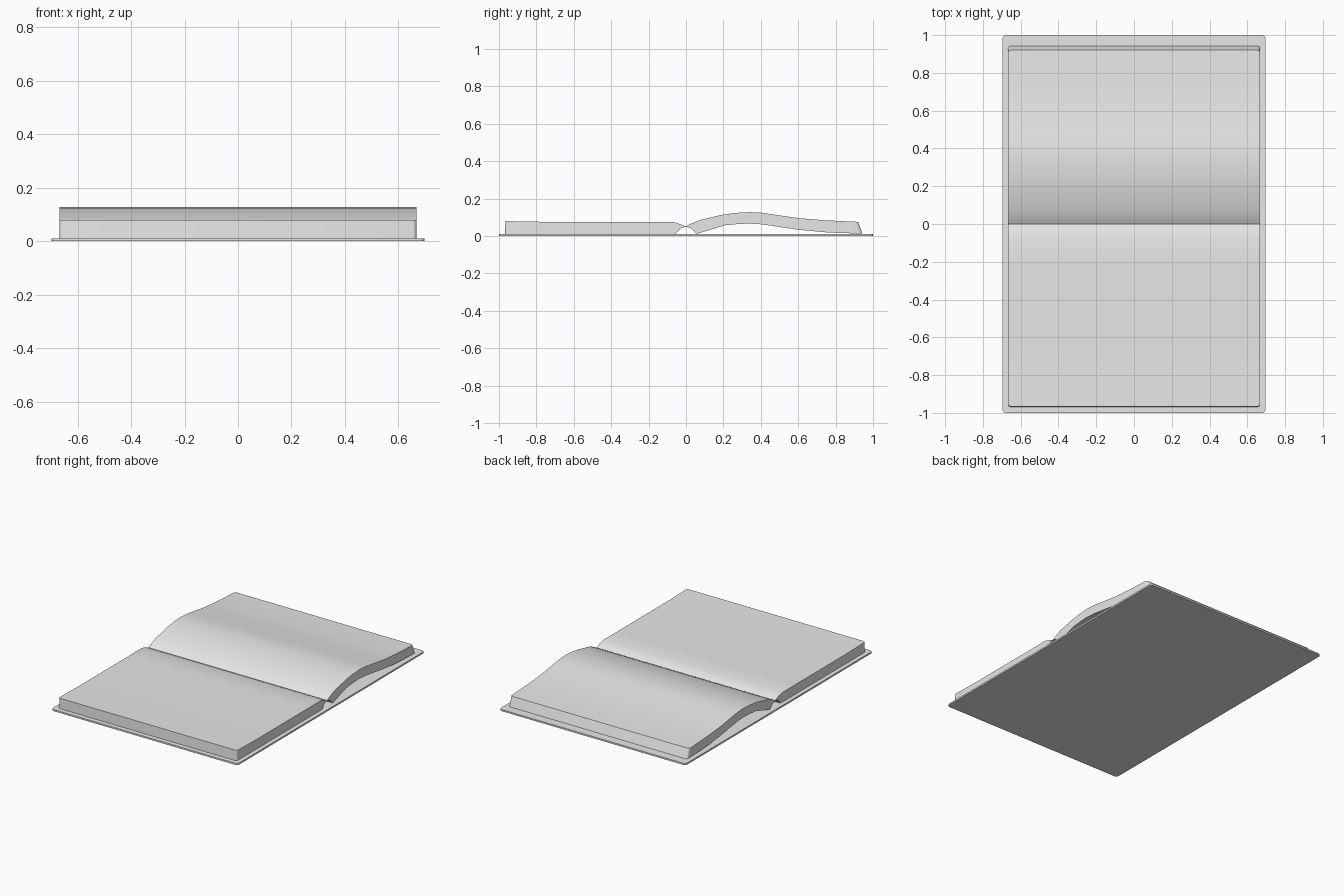
import bpy
import bmesh
import math

if "Cube" in bpy.data.objects:
    bpy.data.objects.remove(bpy.data.objects["Cube"], do_unlink=True)

# One plain grey for the whole book
GREY = (0.8, 0.8, 0.8, 1.0)
paper = bpy.data.materials.new("light_grey")
paper.diffuse_color = GREY
paper.use_nodes = True
paper.node_tree.nodes["Principled BSDF"].inputs["Base Color"].default_value = GREY


def finish(name, bm):
    """Turn a bmesh into a shaded, coloured object."""
    bmesh.ops.recalc_face_normals(bm, faces=bm.faces[:])
    mesh = bpy.data.meshes.new(name)
    bm.to_mesh(mesh)
    bm.free()
    mesh.materials.append(paper)
    obj = bpy.data.objects.new(name, mesh)
    bpy.context.collection.objects.link(obj)
    bpy.ops.object.select_all(action='DESELECT')
    obj.select_set(True)
    bpy.context.view_layer.objects.active = obj
    bpy.ops.object.shade_smooth_by_angle(angle=math.radians(30))
    return obj


def round_corners(bm, edges, radius):
    bmesh.ops.bevel(bm, geom=edges, offset=radius, segments=4,
                    profile=0.5, affect='EDGES')


def page_block(name, rows, half_width, radius):
    """Sweep a stack of pages across x; rows are (y top, z top, y bottom, z bottom)
    from the spine outwards."""
    bm = bmesh.new()
    rings = []
    for yt, zt, yb, zb in rows:
        rings.append([bm.verts.new(p) for p in (
            (-half_width, yt, zt), (half_width, yt, zt),
            (half_width, yb, zb), (-half_width, yb, zb))])
    for a, b in zip(rings, rings[1:]):
        for i in range(4):
            j = (i + 1) % 4
            bm.faces.new((a[i], a[j], b[j], b[i]))
    end = rings[-1]
    bm.faces.new(end)
    corners = [bm.edges.get((end[0], end[3])), bm.edges.get((end[1], end[2]))]
    # Close the spine end to a single edge, then round the outer corners
    bmesh.ops.remove_doubles(bm, verts=rings[0], dist=1e-5)
    round_corners(bm, corners, radius)
    return finish(name, bm)


# Cover board: thin plate with rounded corners
bm = bmesh.new()
bmesh.ops.create_cube(bm, size=1.0)
for v in bm.verts:
    v.co = (v.co.x * 1.394, v.co.y * 2.0, (v.co.z + 0.5) * 0.011)
upright = [e for e in bm.edges
           if abs(e.verts[0].co.z - e.verts[1].co.z) > 0.005]
round_corners(bm, upright, 0.02)
finish("cover", bm)

# Flat stack of pages at the front
page_block("front_pages", [
    (0.0, 0.051, 0.0, 0.051),
    (-0.03, 0.064, -0.03, 0.040),
    (-0.07, 0.076, -0.056, 0.011),
    (-0.20, 0.076, -0.20, 0.011),
    (-0.76, 0.076, -0.76, 0.011),
    (-0.965, 0.080, -0.968, 0.011),
], 0.668, 0.015)

# Arched stack of pages at the back
page_block("back_pages", [
    (0.0, 0.051, 0.0, 0.051),
    (0.025, 0.065, 0.028, 0.040),
    (0.07, 0.085, 0.058, 0.012),
    (0.20, 0.115, 0.21, 0.058),
    (0.27, 0.124, 0.275, 0.064),
    (0.34, 0.128, 0.34, 0.067),
    (0.40, 0.125, 0.40, 0.063),
    (0.47, 0.115, 0.465, 0.054),
    (0.60, 0.096, 0.60, 0.034),
    (0.735, 0.085, 0.735, 0.021),
    (0.81, 0.081, 0.81, 0.017),
    (0.92, 0.076, 0.943, 0.013),
], 0.668, 0.015)
